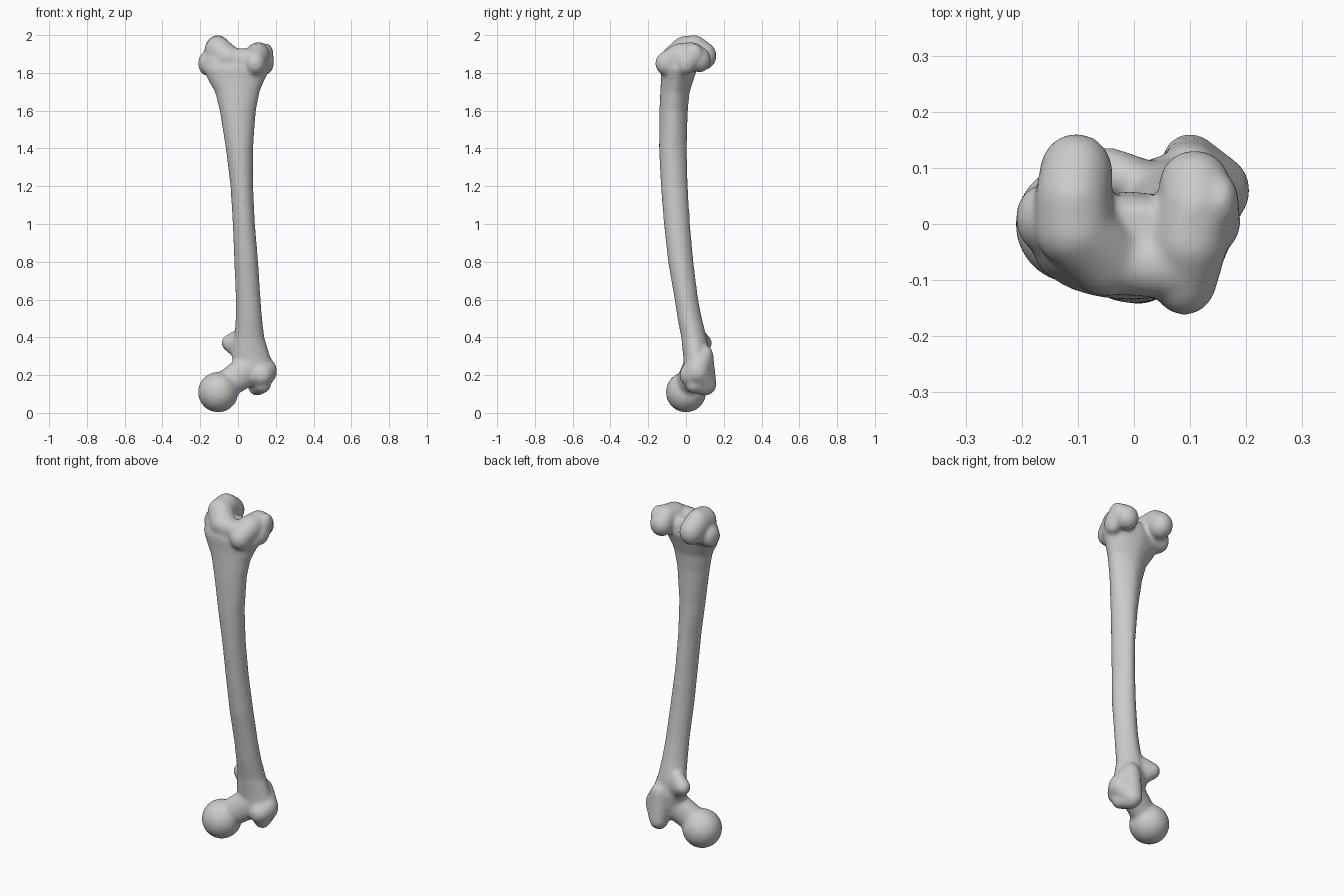
import bpy, bmesh, math
from mathutils import Vector, Matrix

cube = bpy.data.objects.get("Cube")
if cube:
    bpy.data.objects.remove(cube, do_unlink=True)

bone = bpy.data.materials.new("bone grey")
bone.use_nodes = True
COLOUR = (0.6, 0.6, 0.6, 1)
bone.diffuse_color = COLOUR
bone.node_tree.nodes["Principled BSDF"].inputs["Base Color"].default_value = COLOUR

bm = bmesh.new()


def blend(*balls):
    """Convex hull around ellipsoids, each given as (centre, radii)."""
    part = bmesh.new()
    for centre, radii in balls:
        place = Matrix.Translation(centre) @ Matrix.Diagonal((*radii, 1))
        bmesh.ops.create_uvsphere(part, u_segments=28, v_segments=18, radius=1, matrix=place)
    hull = bmesh.ops.convex_hull(part, input=part.verts)
    inside = [g for g in hull["geom_interior"] if isinstance(g, bmesh.types.BMVert)]
    bmesh.ops.delete(part, geom=inside, context="VERTS")
    mesh = bpy.data.meshes.new("part")
    part.to_mesh(mesh)
    part.free()
    bm.from_mesh(mesh)
    bpy.data.meshes.remove(mesh)


def chain(*balls):
    for a, b in zip(balls, balls[1:]):
        blend(a, b)


def ball(x, y, z, rx, ry=None, rz=None):
    return (x, y, z), (rx, ry or rx, rz or rx)


def loft(rings, sides=40):
    """Closed tube through rings of (z, left, right, front, back), with a rear ridge."""
    loops = []
    for z, x0, x1, y0, y1 in rings:
        loop = []
        for i in range(sides):
            a = math.tau * i / sides
            c, s = math.cos(a), math.sin(a)
            ridge = 1 - 0.12 * max(0, s) * abs(c)
            loop.append(bm.verts.new(((x0 + x1) / 2 + (x1 - x0) / 2 * c * ridge,
                                      (y0 + y1) / 2 + (y1 - y0) / 2 * s * ridge, z)))
        loops.append(loop)
    for a, b in zip(loops, loops[1:]):
        for i in range(sides):
            j = (i + 1) % sides
            bm.faces.new((a[i], a[j], b[j], b[i]))
    bm.faces.new(loops[0][::-1])
    bm.faces.new(loops[-1])


# Bowed shaft, flaring at both ends
loft([(.22, -.01, .19, -.01, .12), (.3, -.035, .17, -.015, .125), (.4, -.02, .14, -.025, .11),
      (.5, -.013, .128, -.045, .085), (.6, -.012, .12, -.06, .065), (.8, -.02, .107, -.095, .04),
      (1, -.028, .09, -.117, .022), (1.2, -.04, .08, -.133, .01), (1.4, -.065, .08, -.143, .005),
      (1.6, -.097, .095, -.141, .01), (1.7, -.122, .115, -.136, .02), (1.76, -.158, .14, -.133, .04),
      (1.82, -.185, .17, -.135, .06), (1.88, -.17, .16, -.12, .05), (1.91, -.14, .14, -.1, .03)])

# Round head and its neck
blend(ball(-.105, 0, .11, .107))
blend(ball(-.075, .005, .14, .07, .065, .075), ball(.08, .05, .25, .08, .06, .09))

# Large trochanter: broad block with a hooked rear tip
blend(ball(.125, .02, .2, .06, .055, .06), ball(.155, .06, .22, .052, .06, .065),
      ball(.1, .11, .15, .05, .052, .055), ball(.1, .1, .3, .05, .045, .06))
blend(ball(.1, .1, .14, .045, .05, .05), ball(.13, .04, .15, .045, .045, .045))

# Small trochanter knob
blend(ball(-.045, .095, .37, .043, .042, .045), ball(.03, .06, .36, .05, .05, .1))

# Inner condyle, curving to the rear
chain(ball(-.05, -.06, 1.88, .07, .07, .065), ball(-.105, -.01, 1.915, .072, .07, .08),
      ball(-.108, .045, 1.92, .068, .07, .08), ball(-.103, .09, 1.89, .066, .072, .075))
blend(ball(-.165, .01, 1.85, .046, .06, .065), ball(-.1, -.01, 1.86, .07, .08, .08))

# Outer condyle, with its raised front lip
chain(ball(.09, -.1, 1.85, .058, .063, .065), ball(.1, -.03, 1.89, .068, .07, .068),
      ball(.11, .03, 1.895, .064, .07, .068), ball(.108, .07, 1.87, .064, .062, .068))
blend(ball(.145, .0, 1.85, .045, .05, .06), ball(.155, .04, 1.9, .032, .05, .055))

# Shallow bridge between the condyles
blend(ball(-.05, -.07, 1.87, .05, .055, .06), ball(.08, -.075, 1.87, .05, .06, .06))

bmesh.ops.recalc_face_normals(bm, faces=bm.faces)
mesh = bpy.data.meshes.new("thigh_bone")
bm.to_mesh(mesh)
bm.free()
thigh_bone = bpy.data.objects.new("thigh_bone", mesh)
bpy.context.collection.objects.link(thigh_bone)
mesh.materials.append(bone)

# Fuse all parts into one soft surface
fuse = thigh_bone.modifiers.new("fuse", "REMESH")
fuse.mode = "VOXEL"
fuse.voxel_size = 0.009
fuse.use_smooth_shade = True
soften = thigh_bone.modifiers.new("soften", "SMOOTH")
soften.factor = 0.5
soften.iterations = 12
